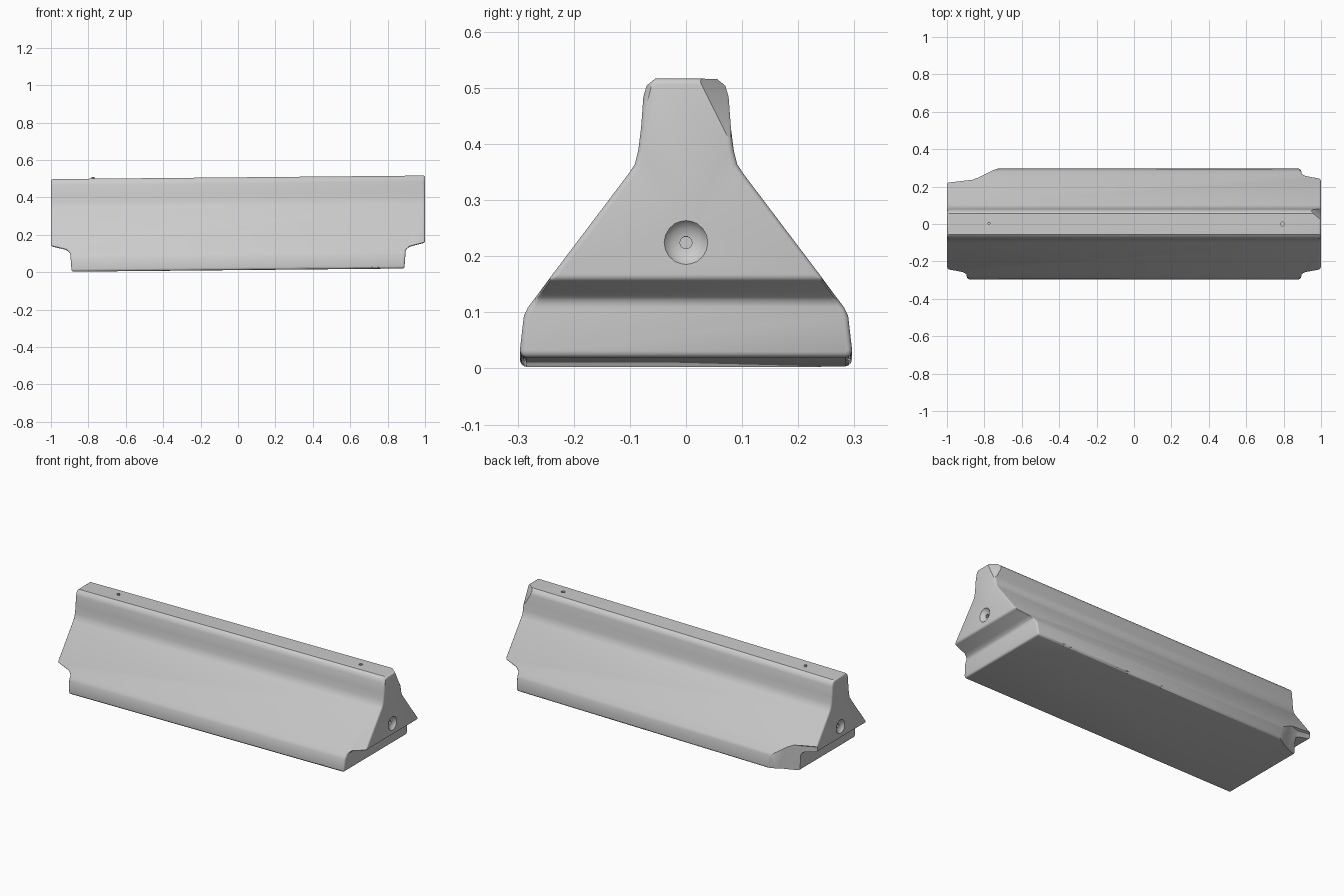
import bpy, bmesh, math, random
from mathutils import Vector, Matrix

if "Cube" in bpy.data.objects:
    bpy.data.objects.remove(bpy.data.objects["Cube"])

random.seed(4)


def make_object(name, bm):
    bmesh.ops.recalc_face_normals(bm, faces=bm.faces[:])
    mesh = bpy.data.meshes.new(name)
    bm.to_mesh(mesh)
    bm.free()
    obj = bpy.data.objects.new(name, mesh)
    bpy.context.collection.objects.link(obj)
    return obj


def prism(name, pts, place, depth):
    """Extrude a closed outline; place maps (u, v) to 3D."""
    bm = bmesh.new()
    face = bm.faces.new([bm.verts.new(place(u, v)) for u, v in pts])
    ext = bmesh.ops.extrude_face_region(bm, geom=[face])
    moved = [g for g in ext["geom"] if isinstance(g, bmesh.types.BMVert)]
    bmesh.ops.translate(bm, verts=moved, vec=depth)
    return make_object(name, bm)


def hull(name, pts):
    bm = bmesh.new()
    for p in pts:
        bm.verts.new(p)
    bmesh.ops.convex_hull(bm, input=bm.verts[:])
    return make_object(name, bm)


def ball(name, loc, size, seg=20):
    bm = bmesh.new()
    bmesh.ops.create_uvsphere(bm, u_segments=seg, v_segments=seg // 2, radius=1)
    bmesh.ops.transform(bm, verts=bm.verts[:], matrix=Matrix.Translation(loc) @ Matrix.Diagonal((*size, 1)))
    return make_object(name, bm)


def rod(name, loc, radius, length, axis):
    bm = bmesh.new()
    rot = Matrix.Rotation(math.pi / 2, 4, 'Y') if axis == 'X' else Matrix()
    bmesh.ops.create_cone(bm, cap_ends=True, segments=10, radius1=radius, radius2=radius,
                          depth=length, matrix=Matrix.Translation(loc) @ rot)
    return make_object(name, bm)


def bake(obj):
    deps = bpy.context.evaluated_depsgraph_get()
    mesh = bpy.data.meshes.new_from_object(obj.evaluated_get(deps))
    obj.modifiers.clear()
    obj.data = mesh


def carve(obj, cutters):
    for c in cutters:
        mod = obj.modifiers.new("carve", 'BOOLEAN')
        mod.operation, mod.solver, mod.object = 'DIFFERENCE', 'EXACT', c
    bake(obj)
    for c in cutters:
        bpy.data.objects.remove(c)


# Barrier body: tapered cross-section swept along x
half = [(0.294, 0.011), (0.296, 0.025), (0.289, 0.085), (0.282, 0.10), (0.102, 0.338), (0.091, 0.355),
        (0.085, 0.38), (0.08, 0.42), (0.076, 0.475), (0.070, 0.495), (0.055, 0.507)]
outline = half + [(-y, z) for y, z in reversed(half)]
body = prism("concrete_barrier", outline, lambda y, z: (-1, y, z), (2, 0, 0))

# Stepped notch under both ends
notch = [(1.1, 0.17), (1.0, 0.148), (0.92, 0.128), (0.897, 0.112), (0.882, -0.1), (1.1, -0.1)]
carve(body, [prism("notch_cutter", notch, lambda x, z, s=s: (s * x, -0.5, z), (0, 1, 0)) for s in (-1, 1)])

# Worn, rounded edges
bev = body.modifiers.new("bevel", 'BEVEL')
bev.width, bev.segments = 0.01, 3
bev.limit_method, bev.angle_limit = 'ANGLE', math.radians(40)
bake(body)

# Broken lower corner at the back left, and worn top corners on the right end
plan = [(-1.05, 0.205), (-0.88, 0.218), (-0.80, 0.25), (-0.69, 0.312), (-0.69, 0.4), (-1.05, 0.4)]
chips = [hull("broken_corner_cutter", [(x, y, -0.05) for x, y in plan]
              + [(x - 0.03, y, 0.16 + 0.03 * (x < -0.95)) for x, y in plan])]
chips.append(hull("top_corner_cutter", [(1.01, 0.01, 0.515), (1.01, 0.078, 0.38),
                                        (0.92, 0.085, 0.512), (1.06, 0.15, 0.56)]))
chips.append(hull("top_corner_cutter", [(1.01, -0.05, 0.515), (1.01, -0.086, 0.38),
                                        (0.95, -0.085, 0.512), (1.06, -0.15, 0.56)]))

# Small chips along the lower edges
for side in (-1, 1):
    for _ in range(7):
        x = random.uniform(-0.65, 0.85)
        chips.append(ball("edge_chip_cutter", (x, side * 0.303, 0.004),
                          (random.uniform(0.015, 0.04), 0.017, random.uniform(0.014, 0.022)), 10))

# End dimples with a small hole, and a lifting hole on top
for s in (-1, 1):
    chips.append(ball("dimple_cutter", (s * 1.01, 0, 0.215), (0.028, 0.042, 0.042)))
    chips.append(rod("pin_hole_cutter", (s * 0.985, 0, 0.215), 0.011, 0.05, 'X'))
chips.append(rod("lifting_hole_cutter", (0.795, 0, 0.507), 0.011, 0.03, 'Z'))
carve(body, chips)

# Stub of a lifting eye on the left
stub = rod("lifting_stub", (-0.775, 0.003, 0.505), 0.008, 0.022, 'Z')

# The whole block leans up slightly towards the right
for obj in (body, stub):
    for v in obj.data.vertices:
        v.co.z += 0.0095 * v.co.x
    bpy.ops.object.select_all(action='DESELECT')
    obj.select_set(True)
    bpy.context.view_layer.objects.active = obj
    bpy.ops.object.shade_smooth_by_angle(angle=math.radians(35))
